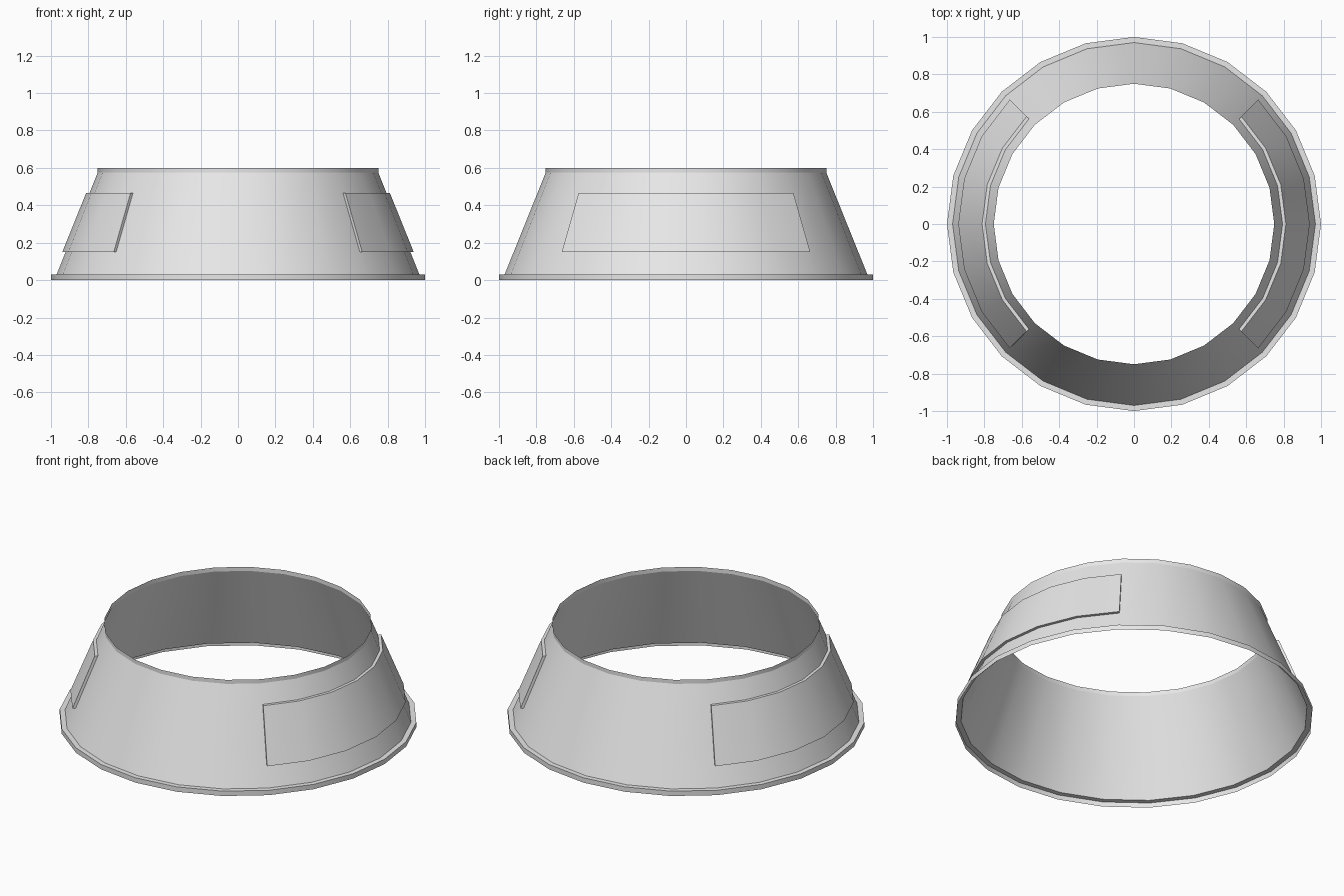
import bpy, bmesh, math

if "Cube" in bpy.data.objects:
    bpy.data.objects.remove(bpy.data.objects["Cube"])

SIDES = 24
STEP = 2 * math.pi / SIDES

grey = bpy.data.materials.new("light grey")
grey.diffuse_color = (0.8, 0.8, 0.8, 1)
grey.use_nodes = True
grey.node_tree.nodes["Principled BSDF"].inputs["Base Color"].default_value = grey.diffuse_color


def sweep(name, profile, first, last, closed_profile=False):
    """Sweep an (r, z) profile about z from step `first` to step `last`."""
    bm = bmesh.new()
    full = last - first == SIDES
    rings = []
    for i in range(first, last + (0 if full else 1)):
        a = i * STEP
        rings.append([bm.verts.new((r * math.cos(a), r * math.sin(a), z))
                      for r, z in profile])
    n = len(profile)
    for i in range(len(rings) if full else len(rings) - 1):
        a, b = rings[i], rings[(i + 1) % len(rings)]
        for j in range(n if closed_profile else n - 1):
            k = (j + 1) % n
            bm.faces.new((a[j], b[j], b[k], a[k]))
    if closed_profile and not full:
        bm.faces.new(rings[0])
        bm.faces.new(rings[-1][::-1])
    mesh = bpy.data.meshes.new(name)
    bm.to_mesh(mesh)
    bm.free()
    mesh.materials.append(grey)
    ob = bpy.data.objects.new(name, mesh)
    bpy.context.collection.objects.link(ob)
    bpy.ops.object.select_all(action='DESELECT')
    ob.select_set(True)
    bpy.context.view_layer.objects.active = ob
    bpy.ops.object.shade_smooth_by_angle(angle=math.radians(20))
    return ob


# Thin open collar: base flange, sloping wall, upright top lip
sweep("collar_wall",
      [(1, 0), (1, 0.03), (0.97, 0.03), (0.75, 0.575), (0.75, 0.6)], 0, SIDES)


def wall_radius(z):
    return 0.97 - 0.22 * (z - 0.03) / 0.545


# Raised plates on the left and right, each spanning 90 degrees
LOW, HIGH, OUT = 0.15, 0.465, 0.018
plate = [(wall_radius(LOW), LOW), (wall_radius(LOW) + OUT, LOW),
         (wall_radius(HIGH) + OUT, HIGH), (wall_radius(HIGH), HIGH)]
for name, mid in (("right_plate", 0), ("left_plate", SIDES // 2)):
    sweep(name, plate, mid - 3, mid + 3, closed_profile=True)
